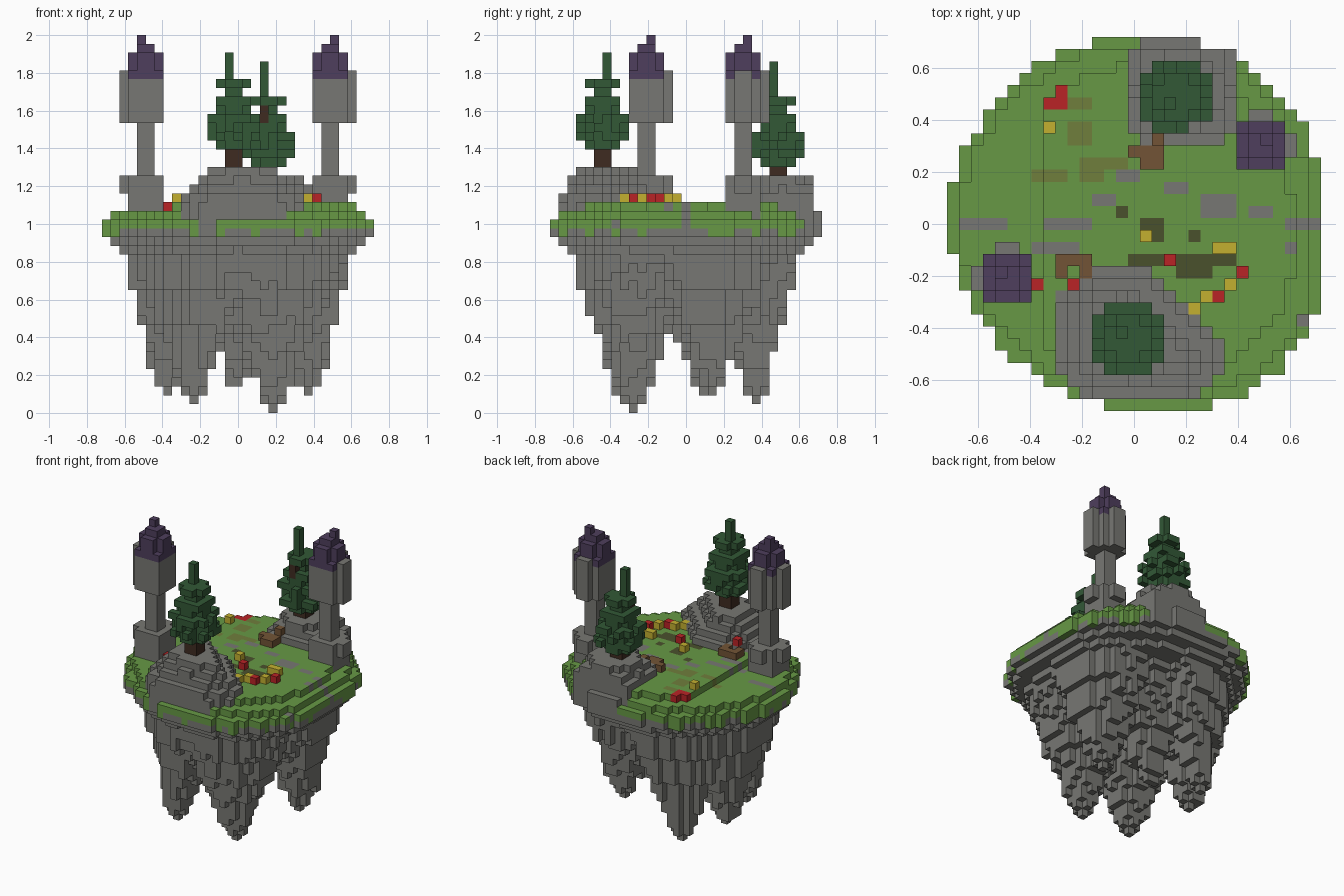
import bpy
import bmesh
import random
from math import hypot, floor

random.seed(4)
cube = bpy.data.objects.get("Cube")
if cube:
    bpy.data.objects.remove(cube)

CELL = 2 / 43          # edge of one block
cells = {}             # block position -> part name


def linear(v):
    v /= 255
    return v / 12.92 if v < 0.04 else ((v + 0.055) / 1.055) ** 2.4


def material(name, *rgb):
    m = bpy.data.materials.new(name)
    col = (*[linear(v) for v in rgb], 1)
    m.use_nodes = True
    m.diffuse_color = col
    m.node_tree.nodes["Principled BSDF"].inputs["Base Color"].default_value = col
    return m


stone = material("stone grey", 119, 119, 115)
green = material("grass green", 103, 153, 69)
pine = material("pine green", 50, 88, 54)
purple = material("roof purple", 78, 62, 93)
bark = material("dark bark", 62, 43, 33)
wood = material("wood brown", 114, 84, 54)
red = material("petal red", 186, 35, 38)
yellow = material("petal yellow", 196, 176, 48)
pale = material("pale soil", 112, 126, 60)
dark = material("dark soil", 74, 81, 44)

PARTS = {
    "island_rock": stone, "front_hill": stone, "back_hill": stone,
    "grass": green, "stone_patches": stone, "petal_patch": red,
    "pale_soil": pale, "dark_soil": dark,
    "right_tower": stone, "left_tower": stone,
    "right_tower_roof": purple, "left_tower_roof": purple,
    "front_tree_trunk": bark, "back_tree_trunk": bark,
    "front_tree_leaves": pine, "back_tree_leaves": pine,
    "logs": wood, "red_flowers": red, "yellow_flowers": yellow,
}


def box(part, x, y, z, w=1, d=1, h=1):
    for i in range(w):
        for j in range(d):
            for k in range(h):
                cells[x + i, y + j, z + k] = part


# Island: every column gets an underside and a top
SPIKES = [(4, -6, 0), (-5, -7, 1), (-5, 8, 1), (-8, 2, 2), (8, 3, 2), (0, 3, 3)]
RIM = [(10.6, 0), (11.6, 10), (12.6, 14), (13.6, 18), (14.6, 19), (99, 20)]
# name, centre, radii, steepness, peak, diagonal cut on the inner side
HILLS = [("front_hill", 0.5, -9, 7.2, 5.9, 7.5, 28, -2.5),
         ("back_hill", 4, 11, 5, 4.9, 7, 27, 99)]
tops = {}


def radius(x, y):
    bulge = -0.3 if x < 0 else 0.4 if y > 0 else 1.1
    return hypot(x - 0.1, y - 0.2) - bulge * abs(x * y) / 100


def underside(x, y, r):
    cone = min(t + max(0, hypot(x - a, y - b) - 0.3) / 0.4 for a, b, t in SPIKES)
    if cone > 4:
        cone += random.choice((-1, 0, 0, 1))
    dome = 15 + 5 * r / 16
    rim = next(z for limit, z in RIM if r < limit)
    return int(max(rim, min(cone, dome)))


def surface(x, y, r):
    top = 24 if r < 13 else 23 if r < 14.6 else 22
    if x < -7:
        top = min(top, 23)
    for name, cx, cy, rx, ry, steep, peak, cut in HILLS:
        d = (abs((x - cx) / rx) ** 3 + abs((y - cy) / ry) ** 3) ** (1 / 3)
        d = max(d, 1 + (x + y - cut) / 8)
        if d < 1 and y > -15:
            high = min(peak, floor(24.6 + (1 - d) * steep))
            return (23 if y > 14 else high), name
    return top, "grass"


for x in range(-15, 16):
    for y in range(-15, 16):
        r = radius(x, y)
        if r > 15.5:
            continue
        top, kind = surface(x, y, r)
        tops[x, y] = top
        fringe = 20 if random.random() < 0.35 else 21
        for z in range(underside(x, y, r), top):
            cells[x, y, z] = kind if z >= fringe else "island_rock"

# Flat ground patches: x, y, width, depth
PATCHES = {
    "stone_patches": [(-14, 0, 4, 1), (-7, 0, 4, 1), (-8, -2, 4, 1), (-1, 4, 2, 1),
                      (3, 3, 2, 1), (6, 1, 3, 2), (10, 1, 2, 1), (13, 0, 3, 1),
                      (13, -2, 1, 1), (14, -8, 1, 1), (-3, 2, 2, 1)],
    "pale_soil": [(-5, 10, 2, 1), (-5, 7, 2, 2), (-8, 4, 3, 1), (-4, 4, 2, 2),
                  (-2, 5, 2, 1)],
    "dark_soil": [(-1, 1, 1, 1), (1, -1, 2, 2), (5, -1, 1, 1), (0, -3, 3, 1),
                  (4, -4, 3, 2), (7, -3, 2, 1)],
    "petal_patch": [(-7, 10, 2, 1), (-6, 11, 1, 1)],
}
for part, rects in PATCHES.items():
    for x, y, w, d in rects:
        for i in range(x, x + w):
            for j in range(y, y + d):
                if (i, j) in tops and cells.get((i, j, tops[i, j] - 1)) == "grass":
                    cells[i, j, tops[i, j] - 1] = part

# Flowers and logs resting on the ground
SMALL = {
    "yellow_flowers": [(1, -1), (7, -2), (8, -2), (8, -5), (6, -6), (5, -7), (-7, 8)],
    "red_flowers": [(3, -3), (9, -4), (7, -6), (-5, -5), (-8, -5)],
    "logs": [(0, 6), (1, 6), (2, 6), (1, 5), (2, 5), (2, 7),
             (-6, -3), (-5, -3), (-4, -3), (-6, -4), (-4, -4)],
}
for part, spots in SMALL.items():
    for x, y in spots:
        box(part, x, y, tops[x, y])


# Towers: square base and head with shallow bays, thin shaft, stepped roof
def tower(part, x, y, bay_x, tip):
    box(part, x, y, 22, 4, 4, 5)
    box(part, x + 1, y + 1, 27, 2, 2, 6)
    box(part, x, y, 33, 4, 4, 5)
    for z, h in ((25, 2), (33, 6)):
        box(part, x + bay_x, y + 1, z, 1, 2, h)
        box(part, x + 1, y + 4, z, 2, 1, h)
    roof = part + "_roof"
    box(roof, x, y, 38, 4, 4)
    box(roof, x + 1, y, 39, 2, 4, 2)
    box(roof, x, y + 1, 39, 4, 2, 2)
    box(roof, x + 1, y + 1, 41, 2, 2)
    box(roof, x + tip, y + 2, 42)


tower("right_tower", -12, -6, -1, 1)
tower("left_tower", 9, 5, 4, 2)


# Pines: two-block trunk, ragged tiers of leaves, single-block tip
TIERS = [1.8, 3.1, 2.6, 3, 1.9, 2.4, 1.5, 1.6]


def tree(part, x, y, base, tip_y, tip_height):
    box(part + "_trunk", x, y, 27, 2, 2, base - 27)
    leaves = part + "_leaves"
    for k, reach in enumerate(TIERS):
        for i in range(-3, 4):
            for j in range(-3, 4):
                d = hypot(i - 0.5, j - 0.5)
                if d < reach and (d < 1.6 or random.random() < 0.75):
                    box(leaves, x + i, y + j, base + k)
    box(leaves, x, tip_y, base + len(TIERS), 1, 1, tip_height)


tree("front_tree", -1, -10, 30, -9, 3)
tree("back_tree", 3, 10, 28, 10, 4)
box("back_tree_trunk", 3, 9, 33, 1, 1, 2)

# Turn blocks into meshes, keeping only exposed sides
SIDES = []
for axis in range(3):
    for s in (0, 1):
        ring = [(0, 0), (1, 0), (1, 1), (0, 1)]
        if s == 0:
            ring.reverse()
        corners = []
        for a, b in ring:
            c = [0, 0, 0]
            c[axis], c[(axis + 1) % 3], c[(axis + 2) % 3] = s, a, b
            corners.append(c)
        step = [0, 0, 0]
        step[axis] = 2 * s - 1
        SIDES.append((step, corners))

for part, mat in PARTS.items():
    bm = bmesh.new()
    verts = {}
    for (x, y, z), owner in cells.items():
        if owner != part:
            continue
        for (dx, dy, dz), corners in SIDES:
            if (x + dx, y + dy, z + dz) in cells:
                continue
            loop = []
            for a, b, c in corners:
                key = (x + a, y + b, z + c)
                if key not in verts:
                    verts[key] = bm.verts.new(((key[0] - 0.5) * CELL,
                                               (key[1] - 0.5) * CELL, key[2] * CELL))
                loop.append(verts[key])
            bm.faces.new(loop)
    mesh = bpy.data.meshes.new(part)
    bm.to_mesh(mesh)
    bm.free()
    mesh.materials.append(mat)
    bpy.context.collection.objects.link(bpy.data.objects.new(part, mesh))
